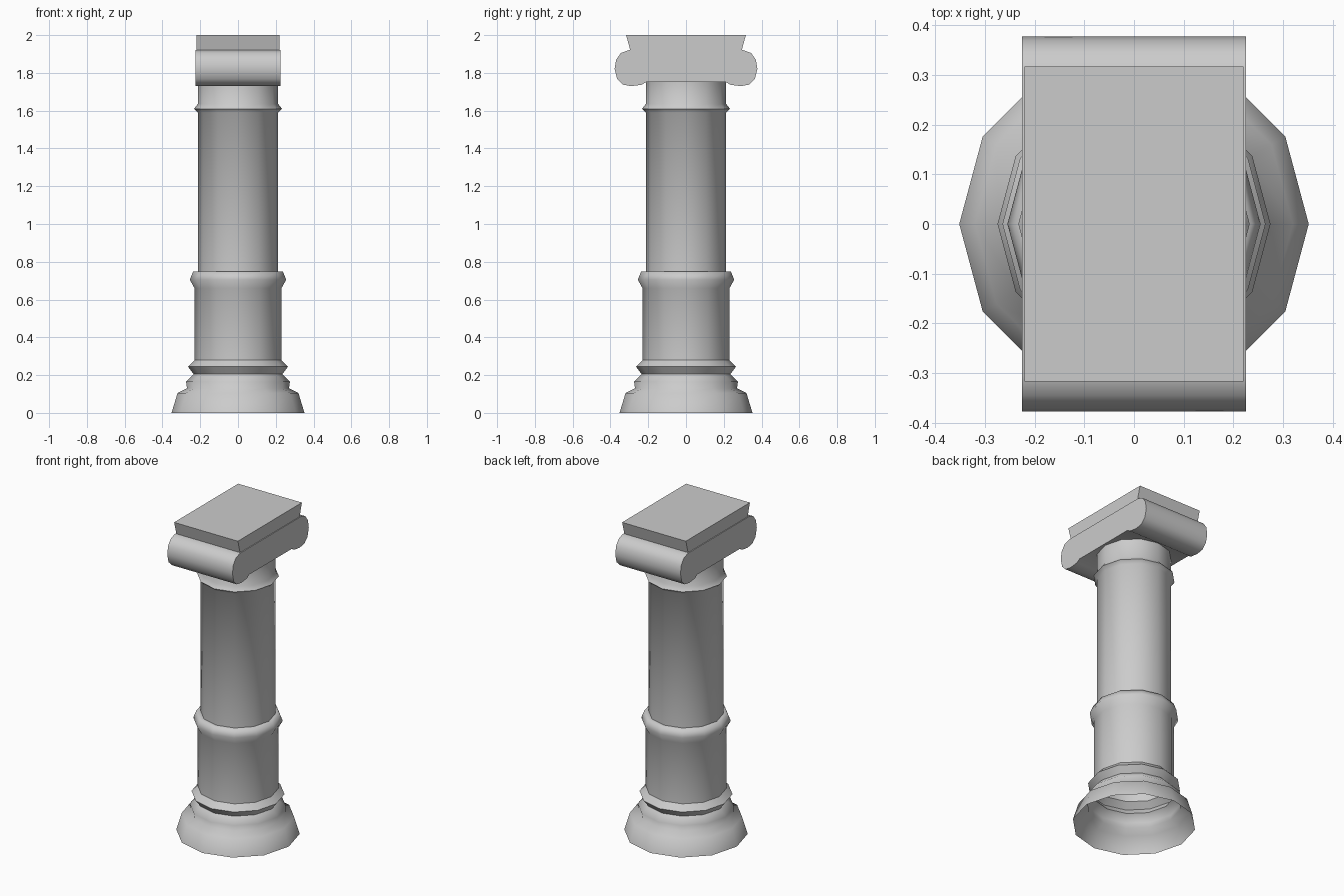
import bpy, bmesh, math

cube = bpy.data.objects.get("Cube")
if cube:
    bpy.data.objects.remove(cube)

stone = bpy.data.materials.new("grey stone")
stone.use_nodes = True
colour = (0.6, 0.6, 0.6, 1)
stone.diffuse_color = colour
stone.node_tree.nodes["Principled BSDF"].inputs["Base Color"].default_value = colour


def finish(name, bm, angle):
    """Turn the bmesh into a shaded object."""
    mesh = bpy.data.meshes.new(name)
    bm.to_mesh(mesh)
    bm.free()
    mesh.materials.append(stone)
    obj = bpy.data.objects.new(name, mesh)
    bpy.context.collection.objects.link(obj)
    bpy.ops.object.select_all(action='DESELECT')
    obj.select_set(True)
    bpy.context.view_layer.objects.active = obj
    bpy.ops.object.shade_smooth_by_angle(angle=math.radians(angle))
    return obj


def lathe(name, profile, sides=12, angle=75):
    """Revolve (radius, height) points around the z axis, open at both ends."""
    bm = bmesh.new()
    rings = []
    for r, z in profile:
        turns = [2 * math.pi * i / sides for i in range(sides)]
        rings.append([bm.verts.new((r * math.cos(a), r * math.sin(a), z)) for a in turns])
    for low, high in zip(rings, rings[1:]):
        for i in range(sides):
            j = (i + 1) % sides
            bm.faces.new((low[i], low[j], high[j], high[i]))
    return finish(name, bm, angle)


def extrude_x(name, outline, half, angle):
    """Extrude a (y, z) outline along x from -half to half."""
    bm = bmesh.new()
    ends = [[bm.verts.new((x, y, z)) for y, z in outline] for x in (-half, half)]
    n = len(outline)
    for i in range(n):
        j = (i + 1) % n
        bm.faces.new((ends[0][i], ends[0][j], ends[1][j], ends[1][i]))
    for end in ends:
        bm.faces.new(end)
    bmesh.ops.recalc_face_normals(bm, faces=bm.faces)
    return finish(name, bm, angle)


# Flared base with its mouldings
lathe("base", [(0.352, 0), (0.32, 0.105), (0.27, 0.13), (0.275, 0.165),
               (0.235, 0.205), (0.265, 0.245), (0.23, 0.28)])

# Lower drum and collar
lathe("lower_drum", [(0.23, 0.28), (0.23, 0.66), (0.255, 0.705), (0.238, 0.748), (0.213, 0.748)])

# Upper shaft with its neck ring
lathe("shaft", [(0.213, 0.748), (0.213, 1.59), (0.233, 1.61), (0.213, 1.635), (0.213, 1.755)])

# Scroll capital: rounded rolls at front and back
half_outline = [(0.21, 1.752), (0.235, 1.737), (0.29, 1.73), (0.335, 1.738), (0.365, 1.768),
                (0.378, 1.82), (0.37, 1.87), (0.345, 1.905), (0.305, 1.92)]
outline = half_outline + [(-y, z) for y, z in reversed(half_outline)]
extrude_x("scroll_capital", outline, 0.226, 40)

# Top slab, widening upwards
extrude_x("top_slab", [(0.295, 1.92), (0.317, 2), (-0.317, 2), (-0.295, 1.92)], 0.221, 30)
